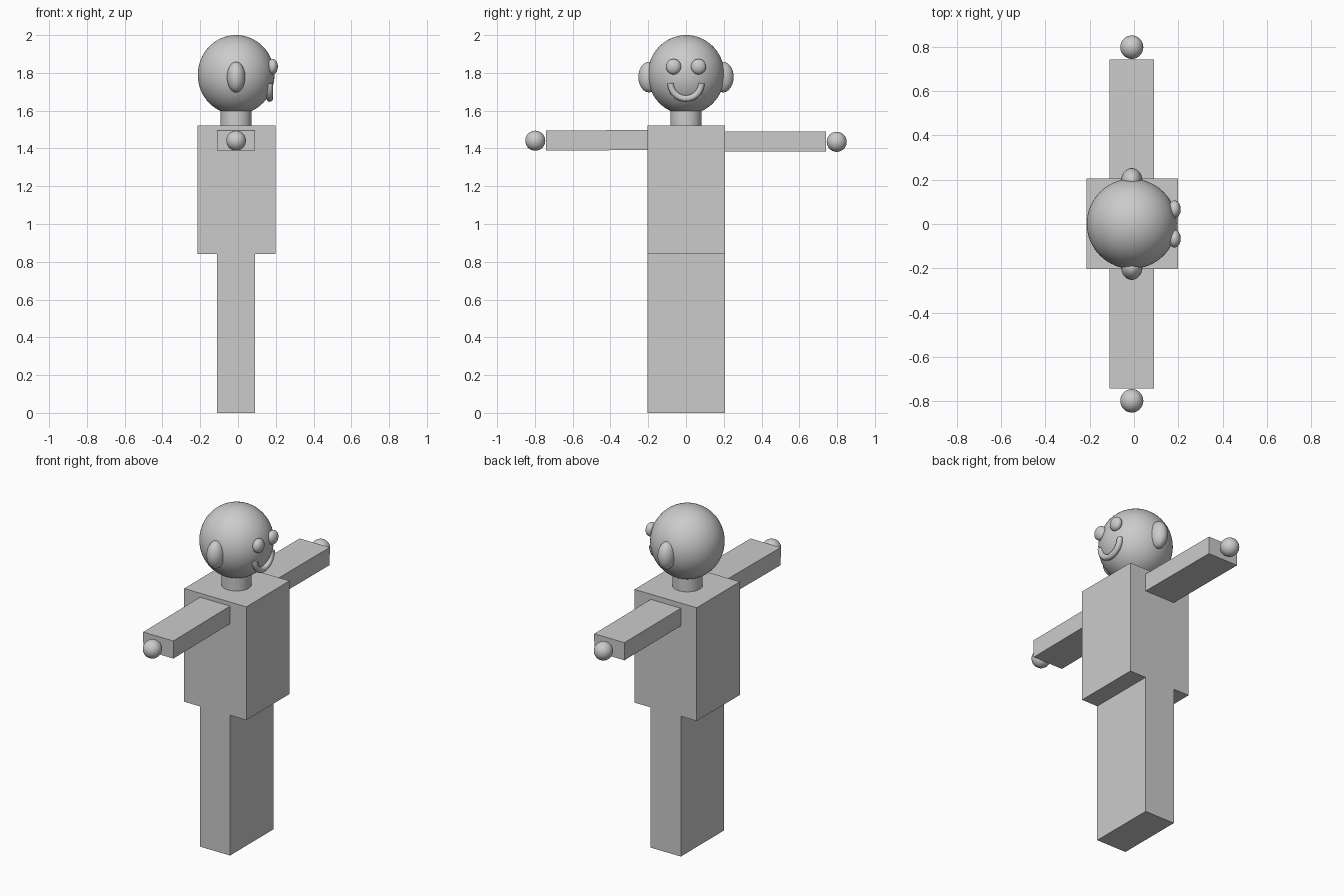
import bpy, math

if "Cube" in bpy.data.objects:
    bpy.data.objects.remove(bpy.data.objects["Cube"])

grey = bpy.data.materials.new("plain grey")
grey.diffuse_color = (0.6, 0.6, 0.6, 1)
grey.use_nodes = True
grey.node_tree.nodes["Principled BSDF"].inputs["Base Color"].default_value = grey.diffuse_color


def finish(name, smooth=False):
    ob = bpy.context.object
    ob.name = name
    ob.data.materials.append(grey)
    if smooth:
        bpy.ops.object.shade_smooth_by_angle(angle=math.radians(40))
    return ob


def box(name, lo, hi, tilt=0):
    bpy.ops.mesh.primitive_cube_add(
        size=1, location=[(a + b) / 2 for a, b in zip(lo, hi)])
    bpy.context.object.scale = [b - a for a, b in zip(lo, hi)]
    bpy.context.object.rotation_euler.x = math.radians(tilt)
    return finish(name)


def ball(name, centre, radii, segments=48):
    bpy.ops.mesh.primitive_uv_sphere_add(
        segments=segments, ring_count=segments // 2, radius=1, location=centre)
    bpy.context.object.scale = radii
    bpy.ops.object.transform_apply(location=False, rotation=False, scale=True)
    return finish(name, True)


# Body blocks
box("legs", (-0.11, -0.204, 0), (0.09, 0.206, 0.842))
box("torso", (-0.215, -0.204, 0.842), (0.198, 0.206, 1.522))

# Neck
bpy.ops.mesh.primitive_cylinder_add(
    vertices=48, radius=0.082, depth=0.13, location=(-0.01, 0, 1.585))
finish("neck", True)

# Head (the face looks along +x)
ball("head", (-0.01, 0.001, 1.79), (0.203, 0.203, 0.21), 64)

# Paired parts
for side, s, z, tilt in (("right", -1, 1.443, 0.4), ("left", 1, 1.437, -0.2)):
    y0, y1 = sorted((s * 0.2, s * 0.742))
    box(side + "_arm", (-0.11, y0, z - 0.053), (0.09, y1, z + 0.053), tilt)
    ball(side + "_hand", (-0.01, s * 0.798, z - 0.002), (0.052, 0.053, 0.053))
    ball(side + "_ear", (-0.01, s * 0.195, 1.778), (0.048, 0.057, 0.081))
    ball(side + "_eye", (0.183, s * 0.066, 1.833), (0.028, 0.04, 0.041))

# Smile: half ring standing in the plane of the face
curve = bpy.data.curves.new("smile", "CURVE")
curve.dimensions = "3D"
curve.bevel_depth = 0.017
curve.bevel_resolution = 4
curve.use_fill_caps = True
spline = curve.splines.new("POLY")
n = 33
spline.points.add(n - 1)
for i, p in enumerate(spline.points):
    a = math.pi * (1 + i / (n - 1))
    p.co = (0.168, 0.081 * math.cos(a), 1.745 + 0.081 * math.sin(a), 1)
smile = bpy.data.objects.new("smile", curve)
bpy.context.collection.objects.link(smile)
curve.materials.append(grey)
